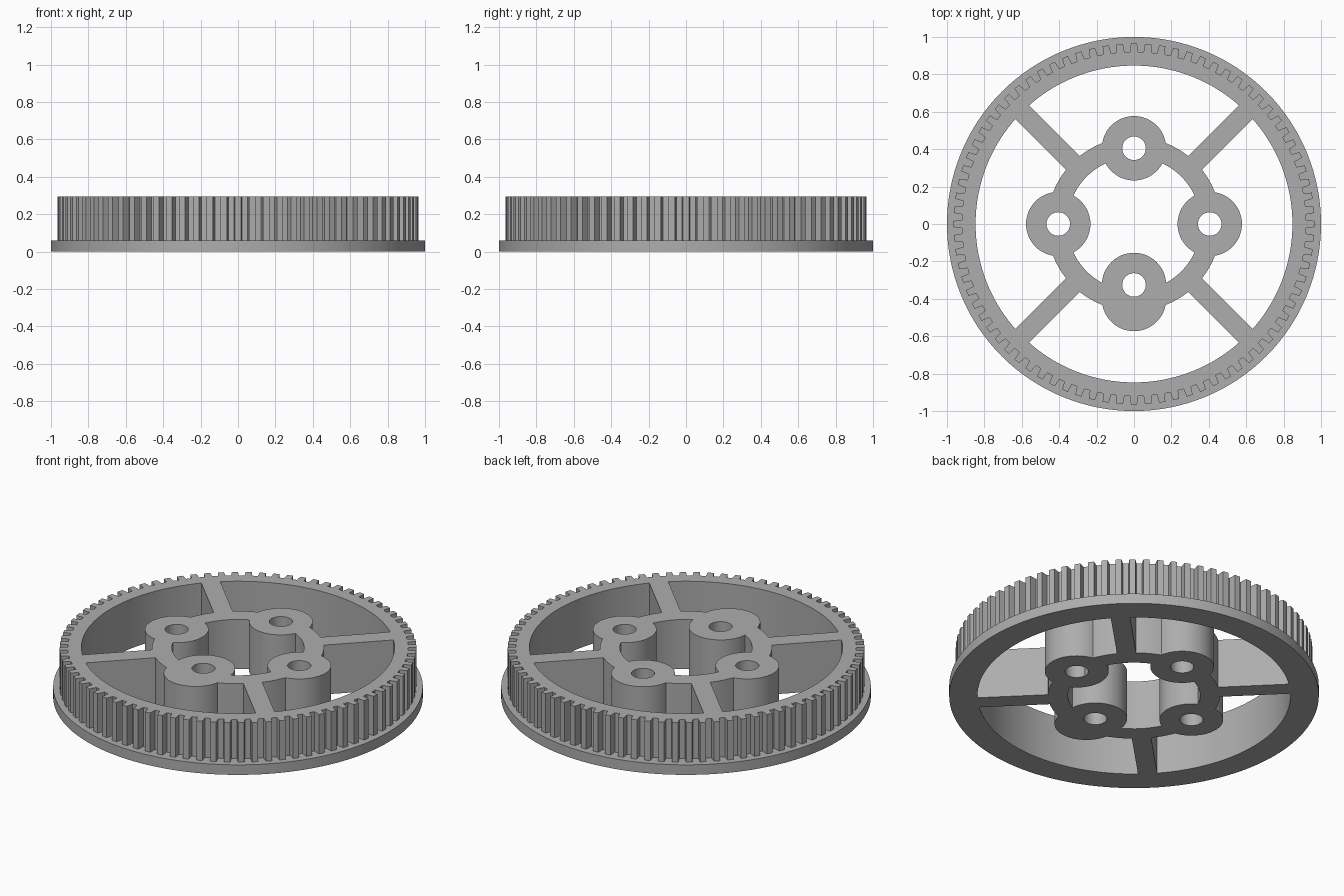
import bpy, bmesh, math
from mathutils import Matrix

HEIGHT, FLANGE_TOP = 0.295, 0.06
RIM_IN, ROOT, TIP = 0.847, 0.921, 0.965
TEETH = 80
BOSS_R, HOLE_R = 0.172, 0.063

old = bpy.data.objects.get("Cube")
if old:
    bpy.data.objects.remove(old)

grey = bpy.data.materials.new("plain grey")
grey.use_nodes = True
colour = (0.42, 0.42, 0.42, 1)
grey.diffuse_color = colour
grey.node_tree.nodes["Principled BSDF"].inputs["Base Color"].default_value = colour


def polar(r, a):
    return (r * math.cos(a), r * math.sin(a))


def circle(r, n=96, x=0, y=0):
    pts = [polar(r, 2 * math.pi * i / n) for i in range(n)]
    return [(x + px, y + py) for px, py in pts]


def prism(name, outline, z0, z1):
    """Extrude a closed outline into a solid."""
    bm = bmesh.new()
    face = bm.faces.new([bm.verts.new((x, y, z0)) for x, y in outline])
    top = bmesh.ops.extrude_face_region(bm, geom=[face])["geom"]
    verts = [v for v in top if isinstance(v, bmesh.types.BMVert)]
    bmesh.ops.translate(bm, verts=verts, vec=(0, 0, z1 - z0))
    bmesh.ops.recalc_face_normals(bm, faces=bm.faces)
    mesh = bpy.data.meshes.new(name)
    bm.to_mesh(mesh)
    bm.free()
    mesh.materials.append(grey)
    obj = bpy.data.objects.new(name, mesh)
    bpy.context.collection.objects.link(obj)
    return obj


def combine(target, others, operation):
    """Apply a boolean with each other solid, then remove that solid."""
    bpy.context.view_layer.objects.active = target
    for other in others:
        mod = target.modifiers.new("boolean", "BOOLEAN")
        mod.operation, mod.object, mod.solver = operation, other, "EXACT"
        bpy.ops.object.modifier_apply(modifier=mod.name)
        bpy.data.objects.remove(other)


# Toothed rim: each tooth tapers slightly towards its tip
step = 2 * math.pi / TEETH
outline = []
for i in range(TEETH):
    a = math.pi / 2 + i * step
    for r, f in ((ROOT, -0.29), (TIP, -0.22), (TIP, 0.22), (ROOT, 0.29)):
        outline.append(polar(r, a + f * step))
toothed_rim = prism("toothed_rim", outline, FLANGE_TOP, HEIGHT)
flange = prism("flange", circle(1, 128), 0, FLANGE_TOP)
for part in (toothed_rim, flange):
    combine(part, [prism("bore", circle(RIM_IN, 128), -0.1, 0.4)], "DIFFERENCE")

# Hub ring with four bosses; the front boss has a second, inner lobe
hub = prism("hub", circle(0.465), 0, HEIGHT)
combine(hub, [prism("hub_bore", circle(0.358), -0.1, 0.4)], "DIFFERENCE")
lobes = [(0.405, 0), (-0.405, 0), (0, 0.405), (0, -0.401), (0, -0.326)]
combine(hub, [prism("boss", circle(BOSS_R, 64, x, y), 0, HEIGHT)
              for x, y in lobes], "UNION")
holes = lobes[:3] + lobes[4:]
combine(hub, [prism("hole", circle(HOLE_R, 40, x, y), -0.1, 0.4)
              for x, y in holes], "DIFFERENCE")

# Four diagonal spokes between hub and rim
spokes = []
for i in range(4):
    bar = [(0.42, -0.052), (0.87, -0.052), (0.87, 0.052), (0.42, 0.052)]
    spoke = prism("spoke_%d" % (i + 1), bar, 0, HEIGHT)
    spoke.data.transform(Matrix.Rotation(math.pi / 4 + i * math.pi / 2, 4, "Z"))
    spokes.append(spoke)

# Join everything into one solid so no faces overlap
combine(flange, [toothed_rim, hub] + spokes, "UNION")
flange.name = flange.data.name = "toothed_wheel"

bpy.ops.object.select_all(action="DESELECT")
flange.select_set(True)
bpy.context.view_layer.objects.active = flange
bpy.ops.object.shade_smooth_by_angle(angle=math.radians(20))
